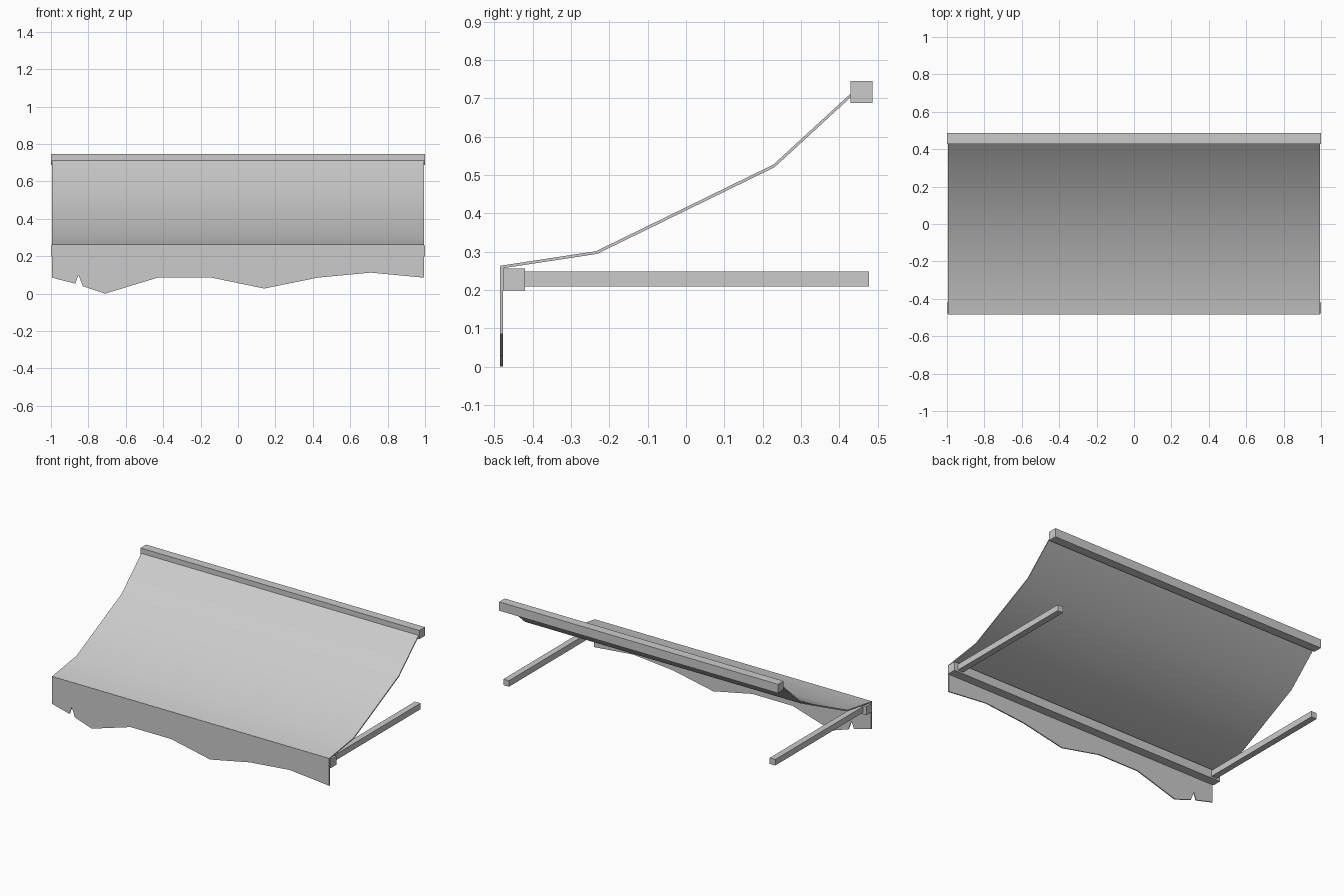
import bpy, bmesh, math
from mathutils import Vector

cube = bpy.data.objects.get("Cube")
if cube:
    bpy.data.objects.remove(cube, do_unlink=True)

GREY = (0.6, 0.6, 0.6, 1)
grey = bpy.data.materials.new("plain grey")
grey.use_nodes = True
grey.diffuse_color = GREY
grey.node_tree.nodes["Principled BSDF"].inputs["Base Color"].default_value = GREY


def add_object(name, bm):
    bmesh.ops.recalc_face_normals(bm, faces=bm.faces)
    mesh = bpy.data.meshes.new(name)
    bm.to_mesh(mesh)
    bm.free()
    mesh.materials.append(grey)
    obj = bpy.data.objects.new(name, mesh)
    bpy.context.collection.objects.link(obj)
    return obj


def beam(name, low, high):
    low, high = Vector(low), Vector(high)
    bm = bmesh.new()
    bmesh.ops.create_cube(bm, size=1)
    bmesh.ops.scale(bm, vec=high - low, verts=bm.verts)
    bmesh.ops.translate(bm, vec=(low + high) / 2, verts=bm.verts)
    return add_object(name, bm)


def extrude_outline(name, points, offset):
    bm = bmesh.new()
    face = bm.faces.new([bm.verts.new(p) for p in points])
    made = bmesh.ops.extrude_face_region(bm, geom=[face], use_keep_orig=True)
    moved = [v for v in made["geom"] if isinstance(v, bmesh.types.BMVert)]
    bmesh.ops.translate(bm, vec=offset, verts=moved)
    return add_object(name, bm)


# Frame: wall rail, front bar and the two arms
beam("wall_rail", (-1, 0.429, 0.688), (1, 0.486, 0.745))
beam("front_bar", (-1, -0.478, 0.199), (1, -0.42, 0.256))
for side, x in (("left", 0.955), ("right", -0.955)):
    beam(side + "_arm", (x - 0.02, -0.45, 0.209), (x + 0.02, 0.478, 0.248))

# Sagging canopy cloth, a thin sheet swept across the width
HALF = 0.994
THICK = 0.007
sag = [(-0.485, 0.263), (-0.235, 0.301), (0.228, 0.527), (0.45, 0.731)]
under = [(y + 0.003, z - THICK) for y, z in reversed(sag)]
canopy = extrude_outline("canopy_cloth",
                         [(-HALF, y, z) for y, z in sag + under],
                         (2 * HALF, 0, 0))

# Hanging front valance with a ragged, torn hem
hem = [(-HALF, 0.085), (-0.87, 0.053), (-0.853, 0.1), (-0.83, 0.04),
       (-0.71, 0), (-0.43, 0.085), (-0.14, 0.085), (0.14, 0.027),
       (0.425, 0.085), (0.71, 0.112), (HALF, 0.085)]
outline = hem + [(HALF, 0.262), (-HALF, 0.262)]
extrude_outline("valance", [(x, -0.485, z) for x, z in outline],
                (0, THICK, 0))

# Soft folds along the canopy, crisp rims
bpy.ops.object.select_all(action="DESELECT")
canopy.select_set(True)
bpy.context.view_layer.objects.active = canopy
bpy.ops.object.shade_smooth_by_angle(angle=math.radians(35))
